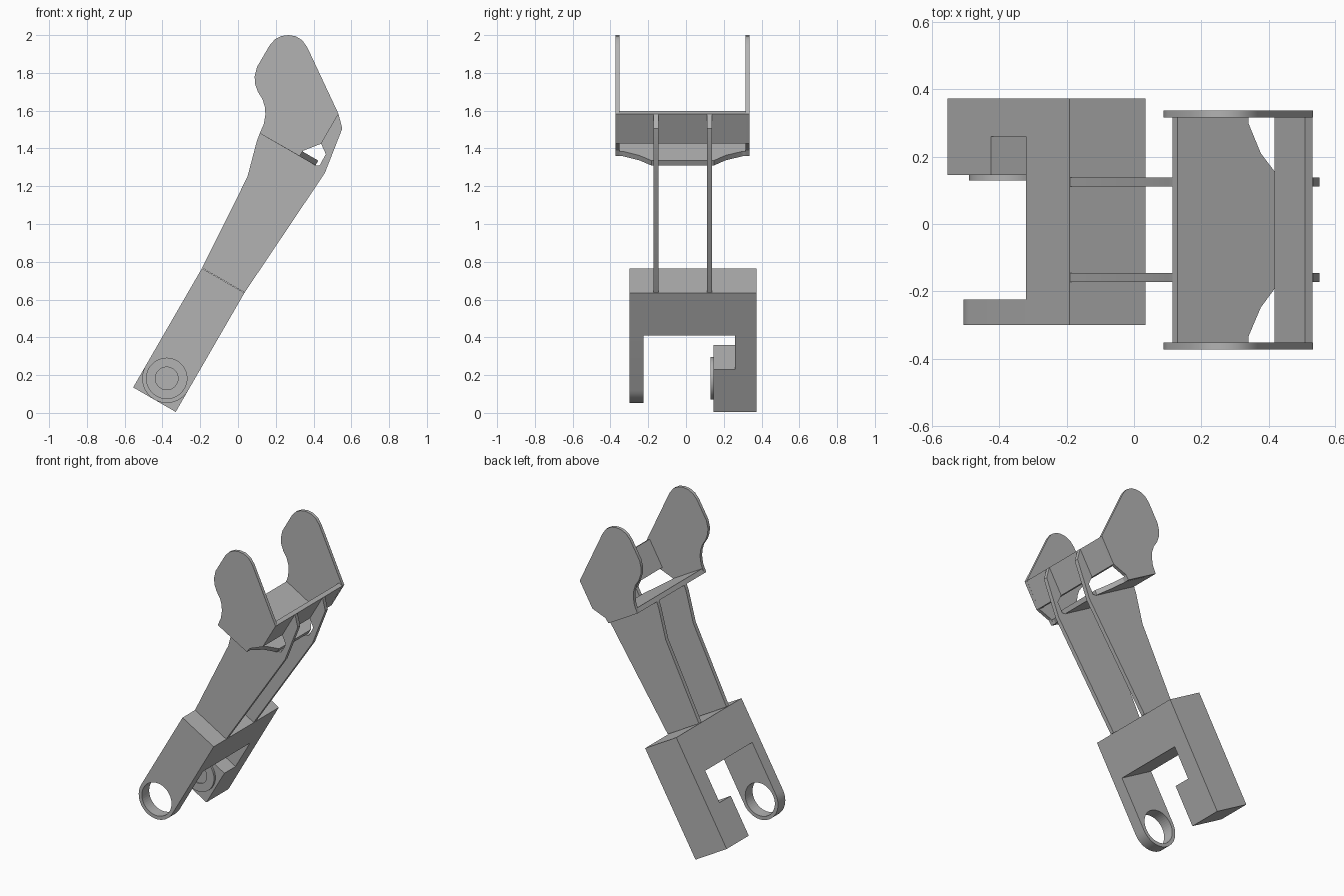
import bpy, bmesh, math
from mathutils import Vector

cube = bpy.data.objects.get("Cube")
if cube:
    bpy.data.objects.remove(cube, do_unlink=True)

grey = bpy.data.materials.new("matte grey")
grey.use_nodes = True
COLOR = (0.45, 0.45, 0.45, 1)
grey.diffuse_color = COLOR
grey.node_tree.nodes["Principled BSDF"].inputs["Base Color"].default_value = COLOR

# Arm frame: s runs up the tilted arm, v runs across it
TILT = math.radians(60)
ALONG = Vector((math.cos(TILT), 0, math.sin(TILT)))
ACROSS = Vector((math.sin(TILT), 0, -math.cos(TILT)))
FOOT = Vector((-0.555, 0, 0.135))
Y = Vector((0, 1, 0))


def arm(s, v, y=0):
    return FOOT + ALONG * s + ACROSS * v + Y * y


def prism(name, points, offset):
    """Extrude a closed outline of 3D points by an offset."""
    bm = bmesh.new()
    face = bm.faces.new([bm.verts.new(p) for p in points])
    res = bmesh.ops.extrude_face_region(bm, geom=[face])
    top = [g for g in res["geom"] if isinstance(g, bmesh.types.BMVert)]
    bmesh.ops.translate(bm, verts=top, vec=offset)
    bmesh.ops.recalc_face_normals(bm, faces=bm.faces)
    mesh = bpy.data.meshes.new(name)
    bm.to_mesh(mesh)
    bm.free()
    mesh.materials.append(grey)
    obj = bpy.data.objects.new(name, mesh)
    bpy.context.collection.objects.link(obj)
    return obj


def side_prism(name, outline, y0, y1):
    return prism(name, [Vector((x, y0, z)) for x, z in outline], Y * (y1 - y0))


def arc(s, v, r, y, start, end, n):
    steps = [math.radians(start + (end - start) * i / n) for i in range(n + 1)]
    return [arm(s + r * math.cos(a), v + r * math.sin(a), y) for a in steps]


def drill(target, radius, y0, y1):
    cutter = prism(target.name + "_cutter",
                   arc(EYE, HALF, radius, y0, 0, 360, 48)[:-1], Y * (y1 - y0))
    cutter.hide_render = True
    cutter.hide_set(True)
    mod = target.modifiers.new("hole", "BOOLEAN")
    mod.operation = "DIFFERENCE"
    mod.object = cutter


WIDTH = 0.26
HALF = EYE = WIDTH / 2
LENGTH = 0.728
SLOT = 0.468

# Base block with the stepped rear prong, extruded across the arm
outline = [(-0.3, LENGTH), (0.373, LENGTH), (0.373, 0), (0.145, 0),
           (0.145, 0.26), (0.26, 0.26), (0.26, SLOT), (-0.3, SLOT)]
prism("base_block", [arm(s, 0, y) for y, s in outline], ACROSS * WIDTH)

# Front prong with a rounded eye
prong = prism("front_prong",
              [arm(SLOT, 0, -0.3), arm(SLOT, WIDTH, -0.3)]
              + arc(EYE, HALF, HALF, -0.3, 90, 270, 24), Y * 0.075)
drill(prong, 0.107, -0.4, -0.15)

# Pivot boss on the rear prong
boss = prism("pivot_boss", arc(EYE, HALF, 0.113, 0.13, 0, 360, 48)[:-1], Y * 0.016)
drill(boss, 0.06, 0.1, 0.138)

# Pair of thin arm ribs, hooking round the cradle corner
rib = [(-0.19, 0.767), (0.05, 1.25), (0.1, 1.44), (0.115, 1.48), (0.41, 1.31),
       (0.432, 1.31), (0.465, 1.37), (0.44, 1.425), (0.532, 1.583),
       (0.552, 1.505), (0.46, 1.27), (0.035, 0.637)]
for name, y in (("front_rib", -0.172), ("rear_rib", 0.112)):
    side_prism(name, rib, y, y + 0.026)

# Cradle floor, narrowing towards its free edge
edge_a = Vector((0.115, 0, 1.48))


def floor_point(x, y):
    return edge_a + ACROSS * ((x - 0.115) / ACROSS.x) + Y * y


outline = [(0.115, -0.355), (0.325, -0.355), (0.325, -0.335), (0.362, -0.248),
           (0.41, -0.183), (0.41, 0.147), (0.362, 0.21), (0.325, 0.3),
           (0.325, 0.32), (0.115, 0.32)]
prism("cradle_floor", [floor_point(x, y) for x, y in outline], ALONG * 0.03)

# Cradle back wall
back = [(0.44, 1.425), (0.531, 1.583), (0.509, 1.597), (0.417, 1.437)]
side_prism("cradle_back", back, -0.365, 0.33)

# Cradle cheeks
cheek = [(0.115, 1.48), (0.137, 1.53), (0.145, 1.58), (0.142, 1.62), (0.13, 1.66),
         (0.105, 1.70), (0.091, 1.74), (0.088, 1.78), (0.1, 1.83), (0.167, 1.945),
         (0.195, 1.977), (0.23, 1.995), (0.267, 2.0), (0.305, 1.994),
         (0.34, 1.973), (0.367, 1.935), (0.532, 1.583), (0.44, 1.425),
         (0.345, 1.388), (0.325, 1.36)]
for name, y in (("front_cheek", -0.373), ("rear_cheek", 0.316)):
    side_prism(name, cheek, y, y + 0.021)

# Smooth the rounded edges, keep corners sharp
bpy.ops.object.select_all(action="DESELECT")
for obj in bpy.context.scene.objects:
    if obj.type == "MESH" and not obj.hide_render:
        obj.select_set(True)
        bpy.context.view_layer.objects.active = obj
bpy.ops.object.shade_smooth_by_angle(angle=math.radians(25))
